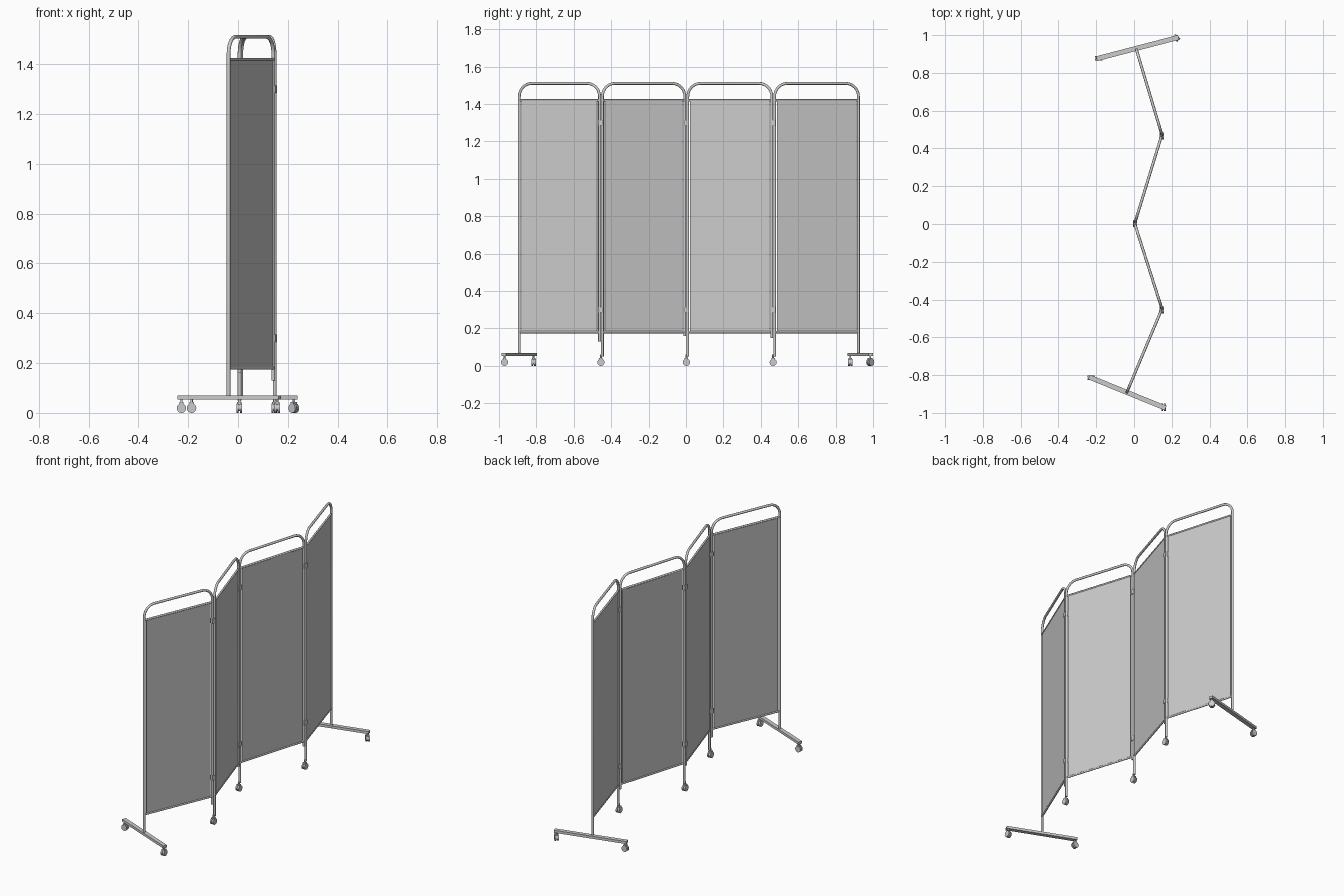
import bpy, bmesh, math
from mathutils import Vector, Matrix

cube = bpy.data.objects.get("Cube")
if cube:
    bpy.data.objects.remove(cube, do_unlink=True)


def material(name, value):
    m = bpy.data.materials.new(name)
    m.use_nodes = True
    col = (value, value, value, 1)
    m.diffuse_color = col
    m.node_tree.nodes["Principled BSDF"].inputs["Base Color"].default_value = col
    return m


GREY = material("light grey", 0.6)
UP = Vector((0, 0, 1))
TUBE = 0.0075
TOP, CLOTH_TOP, CLOTH_LOW = 1.51, 1.42, 0.18


def finish(name, bm, smooth=True):
    mesh = bpy.data.meshes.new(name)
    bmesh.ops.recalc_face_normals(bm, faces=bm.faces)
    bm.to_mesh(mesh)
    bm.free()
    ob = bpy.data.objects.new(name, mesh)
    bpy.context.collection.objects.link(ob)
    mesh.materials.append(GREY)
    if smooth:
        bpy.ops.object.select_all(action="DESELECT")
        ob.select_set(True)
        bpy.context.view_layer.objects.active = ob
        bpy.ops.object.shade_smooth_by_angle(angle=math.radians(40))
    return ob


def tube(name, points, radius, sides=12):
    """Sweep a round section along a path lying in one upright plane."""
    bm = bmesh.new()
    pts = [Vector(p) for p in points]
    flat = pts[-1] - pts[0]
    flat.z = 0
    side = flat.cross(UP).normalized() if flat.length > 1e-5 else Vector((1, 0, 0))
    rings = []
    for i, p in enumerate(pts):
        tangent = (pts[min(i + 1, len(pts) - 1)] - pts[max(i - 1, 0)]).normalized()
        other = tangent.cross(side)
        angles = [math.tau * k / sides for k in range(sides)]
        rings.append([bm.verts.new(p + radius * (math.cos(a) * side + math.sin(a) * other))
                      for a in angles])
    for a, b in zip(rings, rings[1:]):
        for k in range(sides):
            j = (k + 1) % sides
            bm.faces.new((a[k], a[j], b[j], b[k]))
    bm.faces.new(rings[0])
    bm.faces.new(rings[-1])
    return finish(name, bm)


def box(name, centre, size, angle):
    bm = bmesh.new()
    place = Matrix.Translation(centre) @ Matrix.Rotation(angle, 4, "Z") @ Matrix.Diagonal((*size, 1))
    bmesh.ops.create_cube(bm, size=1, matrix=place)
    return finish(name, bm, False)


def panel(name, start, end, low_start, low_end):
    a, b = Vector((*start, 0)), Vector((*end, 0))
    along = (b - a).normalized()
    width, bend = (b - a).length, 0.07
    # bent frame tube
    path = [a + UP * low_start]
    for i in range(9):
        t = math.pi / 2 * i / 8
        path.append(a + along * bend * (1 - math.cos(t)) + UP * (TOP - bend + bend * math.sin(t)))
    for i in range(9):
        t = math.pi / 2 * i / 8
        path.append(b - along * bend * (1 - math.sin(t)) + UP * (TOP - bend + bend * math.cos(t)))
    path.append(b + UP * low_end)
    tube(name + "_frame", path, TUBE)
    # cross rods and stretched cloth
    for label, z in (("top", CLOTH_TOP), ("bottom", CLOTH_LOW)):
        tube(f"{name}_{label}_rod", [a + UP * z, b + UP * z], 0.006)
    middle = (a + b) / 2 + UP * (CLOTH_TOP + CLOTH_LOW) / 2
    box(name + "_cloth", middle, (width - 0.026, 0.006, CLOTH_TOP - CLOTH_LOW),
        math.atan2(along.y, along.x))


def caster(name, x, y, axle, stem_top):
    """Twin wheels under a hood, the axle turned to the given angle."""
    turn = Matrix.Translation((x, y, 0)) @ Matrix.Rotation(axle, 4, "Z")
    lay = Matrix.Rotation(math.pi / 2, 4, "Y")
    bm = bmesh.new()
    for offset in (-0.007, 0.007):
        bmesh.ops.create_cone(bm, cap_ends=True, segments=20, radius1=0.019, radius2=0.019,
                              depth=0.009, matrix=turn @ Matrix.Translation((offset, 0, 0.019)) @ lay)
    bmesh.ops.create_cone(bm, cap_ends=True, segments=16, radius1=0.014, radius2=0.014,
                          depth=0.006, matrix=turn @ Matrix.Translation((0, 0, 0.021)) @ lay)
    finish(name + "_wheels", bm)
    box(name + "_hood", (x, y, 0.036), (0.02, 0.018, 0.014), axle)
    tube(name + "_stem", [(x, y, 0.03), (x, y, stem_top)], 0.005)


def foot(name, left, right, axles):
    a, b = Vector((*left, 0.061)), Vector((*right, 0.061))
    d = b - a
    box(name + "_bar", (a + b) / 2, (d.length, 0.026, 0.016), math.atan2(d.y, d.x))
    for label, end, sign, axle in (("left", a, 1, axles[0]), ("right", b, -1, axles[1])):
        p = end + d.normalized() * sign * 0.012
        caster(f"{name}_{label}_caster", p.x, p.y, axle, 0.06)


# four folding panels
panels = [((-0.038, -0.891), (0.142, -0.462), 0.06, 0.13),
          ((0.147, -0.447), (0.006, -0.006), 0.05, 0.16),
          ((0.006, 0.010), (0.143, 0.459), 0.05, 0.15),
          ((0.147, 0.474), (0.013, 0.922), 0.05, 0.06)]
for n, spec in enumerate(panels, 1):
    panel(f"panel_{n}", *spec)

# hinges and casters where panels meet
for n, (first, second) in enumerate(zip(panels, panels[1:]), 1):
    p, q = Vector(first[1]), Vector(second[0])
    mid, d = (p + q) / 2, q - p
    for z in (0.3, 1.3):
        box(f"hinge_{n}", (mid.x, mid.y, z), (d.length + 0.012, 0.018, 0.03), math.atan2(d.y, d.x))
    caster(f"middle_caster_{n}", q.x - 0.001, q.y - 0.008, 0, 0.06)

# end feet
foot("front_foot", (-0.238, -0.81), (0.168, -0.975), (math.pi / 2, 0))
foot("back_foot", (-0.198, 0.875), (0.236, 0.988), (math.pi / 2, math.pi / 4))
